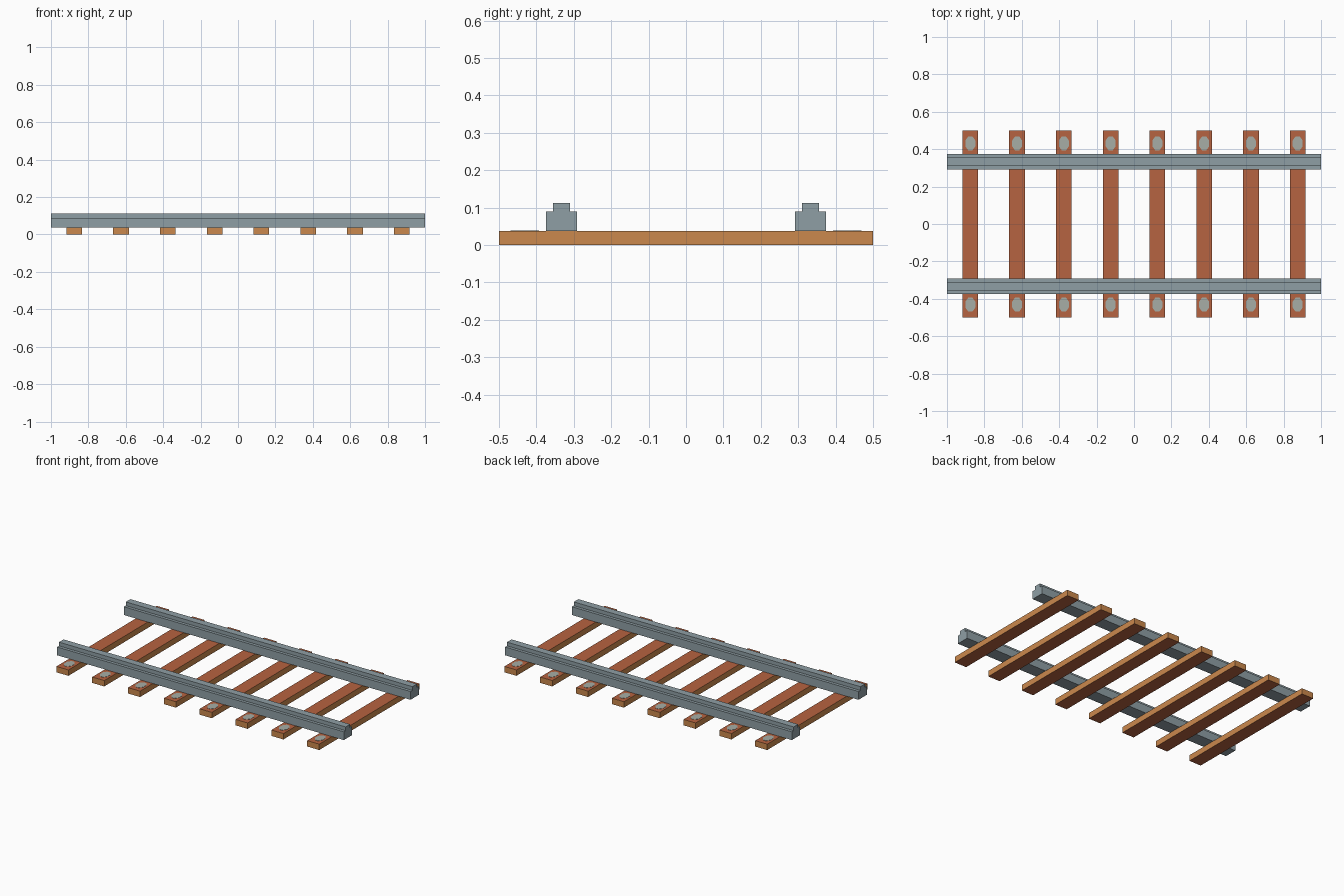
import bpy, bmesh, math
from mathutils import Matrix

if "Cube" in bpy.data.objects:
    bpy.data.objects.remove(bpy.data.objects["Cube"])

def material(name, rgb):
    m = bpy.data.materials.new(name)
    m.diffuse_color = (*rgb, 1.0)
    m.use_nodes = True
    m.node_tree.nodes["Principled BSDF"].inputs["Base Color"].default_value = m.diffuse_color
    return m

STEEL = material("rail steel", (0.275, 0.345, 0.375))
WOOD_TOP = material("red brown wood", (0.47, 0.125, 0.052))
WOOD_SIDE = material("light cut wood", (0.60, 0.25, 0.074))
BOLT = material("pale bolt metal", (0.39, 0.42, 0.38))

SLEEPER_H = 0.037
RAIL_Y = 0.3325

def finish(name, bm, mats):
    bmesh.ops.recalc_face_normals(bm, faces=bm.faces)
    me = bpy.data.meshes.new(name)
    bm.normal_update()
    for f in bm.faces:
        # wood: red brown above and below, light on the upright faces
        if len(mats) > 1:
            f.material_index = 0 if abs(f.normal.z) > 0.5 else 1
    bm.to_mesh(me)
    bm.free()
    for m in mats:
        me.materials.append(m)
    ob = bpy.data.objects.new(name, me)
    bpy.context.collection.objects.link(ob)
    return ob

def sleeper(name, x):
    bm = bmesh.new()
    bmesh.ops.create_cube(bm, size=1, matrix=Matrix.Translation((x, 0, SLEEPER_H / 2))
                          @ Matrix.Diagonal((0.084, 1.0, SLEEPER_H, 1)))
    finish(name, bm, [WOOD_TOP, WOOD_SIDE])

def bolt_plate(name, x, y):
    # thin stretched octagon lying on the sleeper
    bm = bmesh.new()
    t = 0.0015
    mat = (Matrix.Translation((x, y, SLEEPER_H + t / 2)) @ Matrix.Diagonal((1, 1.4, 1, 1))
           @ Matrix.Rotation(math.pi / 8, 4, 'Z'))
    bmesh.ops.create_cone(bm, cap_ends=True, segments=8, radius1=0.029, radius2=0.029,
                          depth=t, matrix=mat)
    finish(name, bm, [BOLT])

def rail(name, y):
    # stepped profile: wide foot with narrower head
    half = [(0.0415, SLEEPER_H), (0.0415, 0.089), (0.0225, 0.089), (0.0225, 0.1125)]
    profile = half + [(-a, z) for a, z in reversed(half)]
    bm = bmesh.new()
    face = bm.faces.new([bm.verts.new((-1, y + a, z)) for a, z in profile])
    ext = bmesh.ops.extrude_face_region(bm, geom=[face], use_keep_orig=True)
    moved = [v for v in ext["geom"] if isinstance(v, bmesh.types.BMVert)]
    bmesh.ops.translate(bm, verts=moved, vec=(2, 0, 0))
    finish(name, bm, [STEEL])

# sleepers with a bolt at each end
for i in range(8):
    x = -0.875 + 0.25 * i
    sleeper(f"sleeper_{i + 1}", x)
    for side, s in (("front", -1), ("back", 1)):
        bolt_plate(f"bolt_{side}_{i + 1}", x, s * 0.431)

# two rails
rail("front_rail", -RAIL_Y)
rail("back_rail", RAIL_Y)
